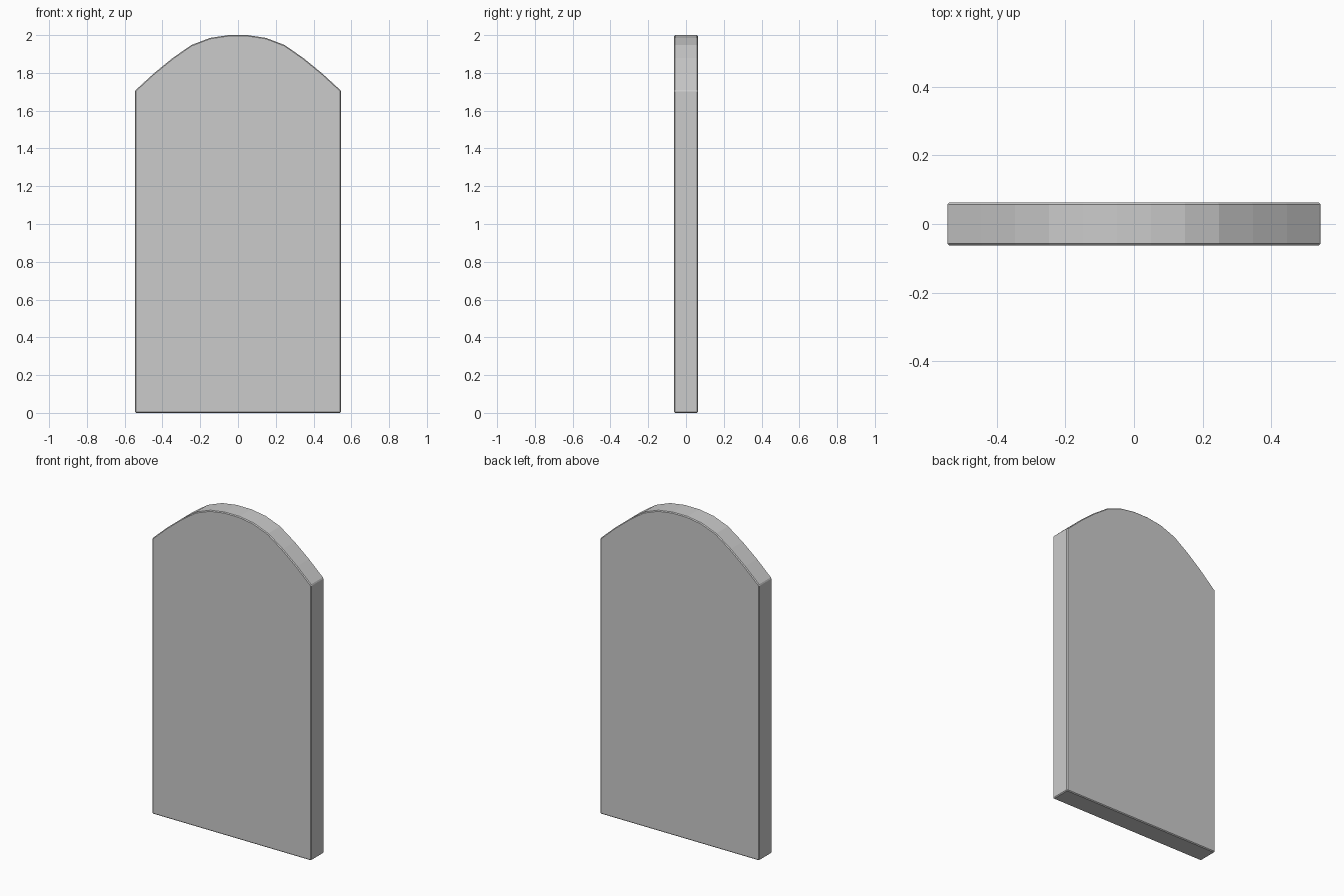
import bpy, bmesh

if "Cube" in bpy.data.objects:
    bpy.data.objects.remove(bpy.data.objects["Cube"])

HALF_DEPTH = 0.0625

# right half of the arched outline, from the crown down to the base
half = [(0.05, 2.0), (0.149, 1.985), (0.248, 1.947), (0.347, 1.878),
        (0.446, 1.797), (0.545, 1.706), (0.545, 0.0)]
outline = half + [(-x, z) for x, z in reversed(half)]

# upright arched slab: extrude the mirrored outline through its thickness
bm = bmesh.new()
face = bm.faces.new([bm.verts.new((x, -HALF_DEPTH, z)) for x, z in outline])
ext = bmesh.ops.extrude_face_region(bm, geom=[face])
moved = [v for v in ext["geom"] if isinstance(v, bmesh.types.BMVert)]
bmesh.ops.translate(bm, verts=moved, vec=(0, 2 * HALF_DEPTH, 0))
bmesh.ops.recalc_face_normals(bm, faces=bm.faces)

mesh = bpy.data.meshes.new("arched_slab")
bm.to_mesh(mesh)
bm.free()
slab = bpy.data.objects.new("arched_slab", mesh)
bpy.context.collection.objects.link(slab)

# fine chamfer on the sharp edges only, the arch facets stay flat
bevel = slab.modifiers.new("edge_chamfer", "BEVEL")
bevel.width = 0.005
bevel.segments = 1
bevel.limit_method = "ANGLE"
bevel.angle_limit = 0.6
